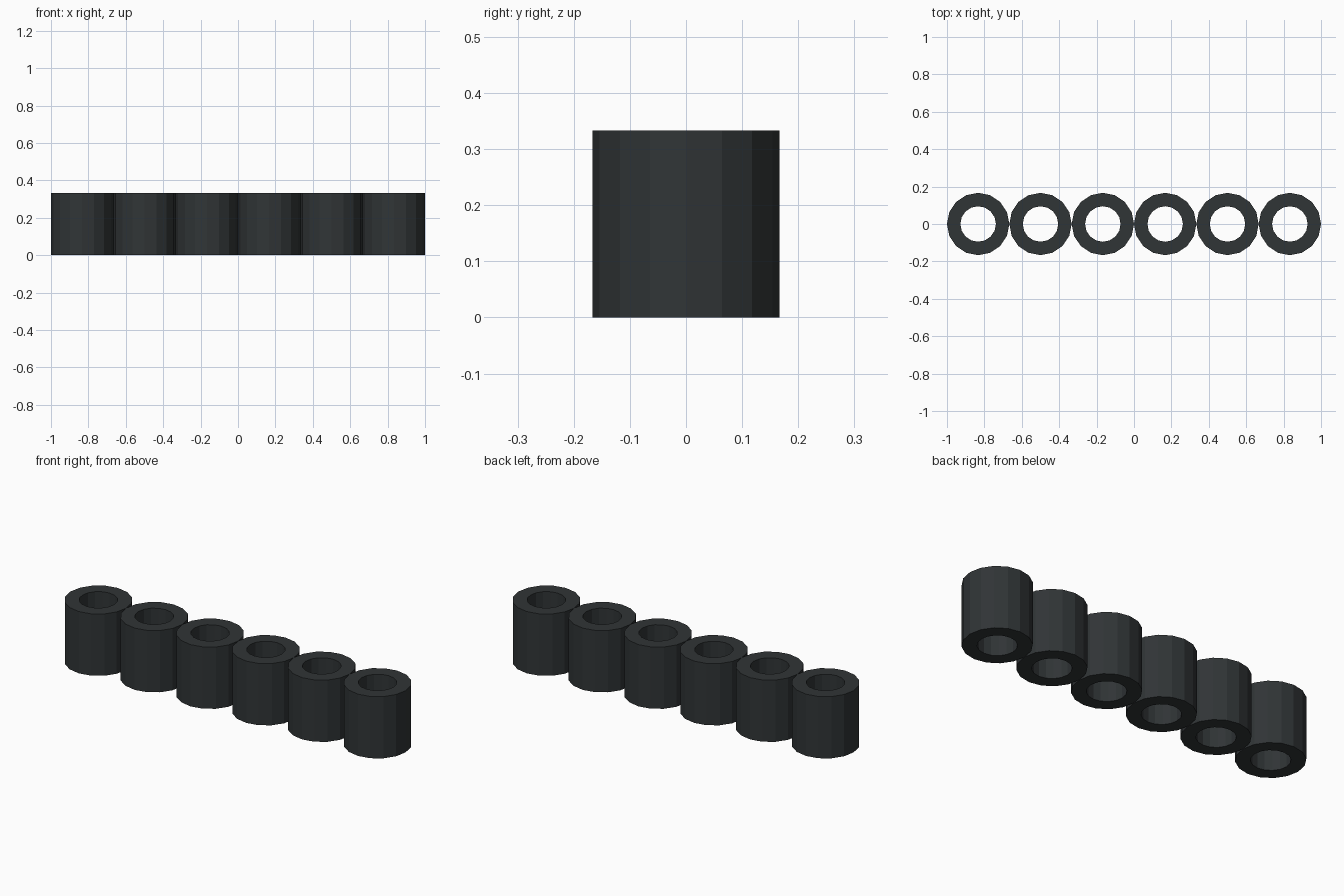
import bpy, bmesh
from math import cos, sin, tau

if "Cube" in bpy.data.objects:
    bpy.data.objects.remove(bpy.data.objects["Cube"])

COUNT = 6
SIDES = 16
OUTER = 1 / 6
INNER = 0.095
HEIGHT = 1 / 3

# Dark charcoal finish
mat = bpy.data.materials.new("charcoal")
mat.diffuse_color = (0.03, 0.035, 0.037, 1)
mat.use_nodes = True
mat.node_tree.nodes["Principled BSDF"].inputs["Base Color"].default_value = mat.diffuse_color


def tube_mesh():
    """Open-ended faceted sleeve: four rings joined by quads."""
    bm = bmesh.new()
    profile = [(OUTER, 0), (OUTER, HEIGHT), (INNER, HEIGHT), (INNER, 0)]
    rings = [[bm.verts.new((r * cos(tau * i / SIDES), r * sin(tau * i / SIDES), z))
              for i in range(SIDES)] for r, z in profile]
    for k, a in enumerate(rings):
        b = rings[(k + 1) % len(rings)]
        for i in range(SIDES):
            j = (i + 1) % SIDES
            bm.faces.new((a[i], a[j], b[j], b[i]))
    bmesh.ops.recalc_face_normals(bm, faces=bm.faces)
    mesh = bpy.data.meshes.new("sleeve")
    bm.to_mesh(mesh)
    bm.free()
    mesh.materials.append(mat)
    return mesh


# Row of touching sleeves sharing one mesh
mesh = tube_mesh()
for n in range(COUNT):
    sleeve = bpy.data.objects.new(f"sleeve_{n + 1}", mesh)
    sleeve.location.x = (2 * n + 1 - COUNT) * OUTER
    bpy.context.collection.objects.link(sleeve)
